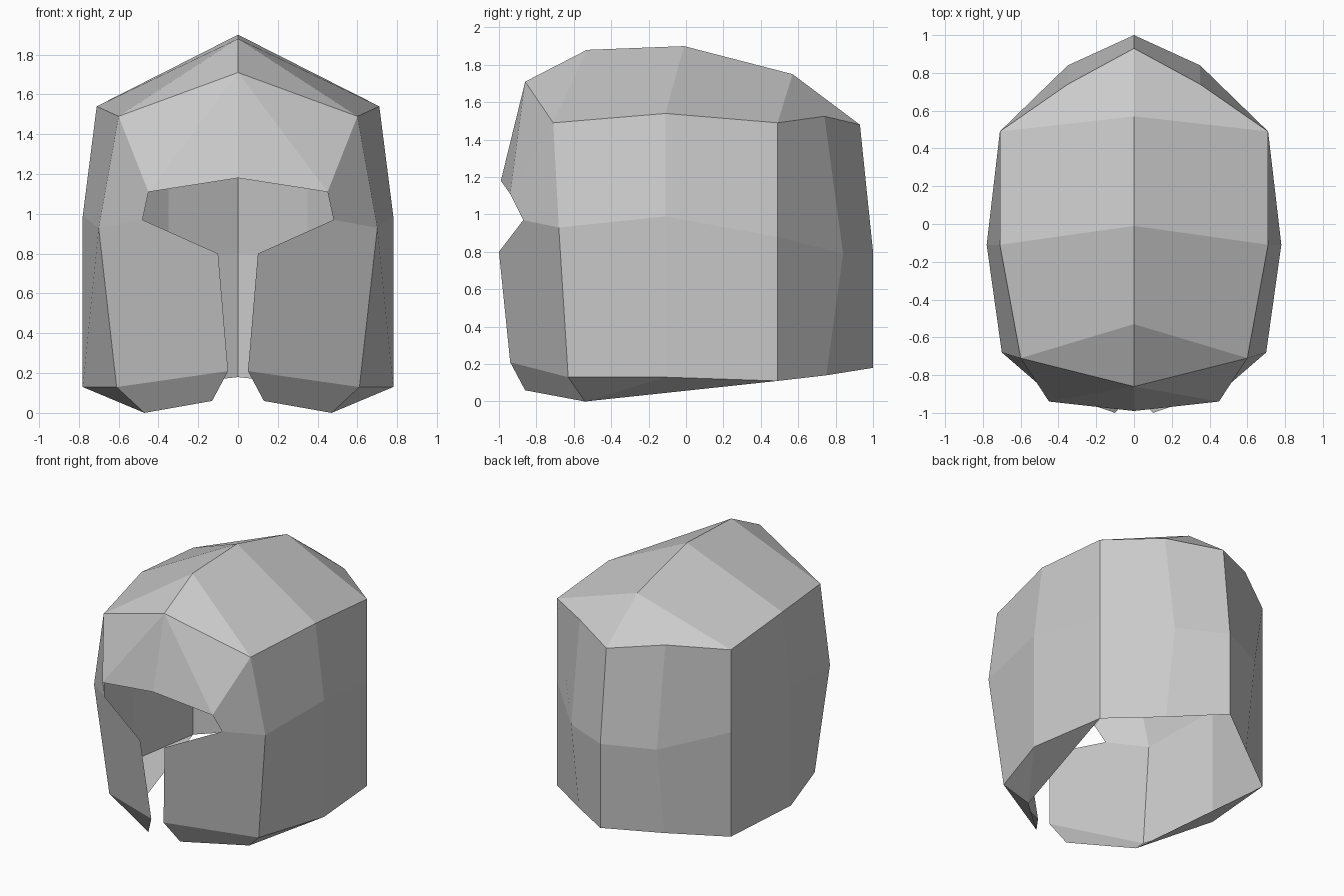
import bpy
import bmesh
from mathutils import Vector

cube = bpy.data.objects.get("Cube")
if cube:
    bpy.data.objects.remove(cube, do_unlink=True)

steel = bpy.data.materials.new("plain_grey")
steel.use_nodes = True
grey = (0.6, 0.6, 0.6, 1)
steel.diffuse_color = grey
steel.node_tree.nodes["Principled BSDF"].inputs["Base Color"].default_value = grey

middle = Vector((0, 0, 0.9))


def strip(upper, lower):
    """Faces between two rows of points; repeated points give triangles."""
    pairs = list(zip(upper, lower))
    return [(a, b, d, c) for (a, c), (b, d) in zip(pairs, pairs[1:])]


def panel(name, faces):
    """Mirrored flat-shaded panel whose faces all point outwards."""
    bm = bmesh.new()
    for corners in faces:
        corners = list(dict.fromkeys(corners))
        face = bm.faces.new([bm.verts.new(p) for p in corners])
        face.normal_update()
        if face.normal.dot(face.calc_center_median() - middle) < 0:
            face.normal_flip()
    bmesh.ops.remove_doubles(bm, verts=bm.verts, dist=0.001)
    mesh = bpy.data.meshes.new(name)
    bm.to_mesh(mesh)
    bm.free()
    mesh.materials.append(steel)
    obj = bpy.data.objects.new(name, mesh)
    bpy.context.collection.objects.link(obj)
    mirror = obj.modifiers.new("Mirror", "MIRROR")
    mirror.use_clip = True
    return obj


# Left-hand profile rows, running from front to back
ridge = [(0, -0.86, 1.71), (0, -0.53, 1.88), (0, -0.01, 1.9),
         (0, 0.57, 1.75), (0, 0.93, 1.48)]
temple = [(0.6, -0.71, 1.49), (0.71, -0.11, 1.54), (0.71, 0.49, 1.49),
          (0.35, 0.74, 1.525), ridge[-1]]
waist = [(0.7, -0.68, 0.93), (0.78, -0.11, 0.99), (0.71, 0.49, 0.88),
         (0.35, 0.84, 0.79), (0, 1, 0.8)]
hem = [(0.61, -0.63, 0.13), (0.78, -0.11, 0.13), (0.71, 0.49, 0.11),
       (0.35, 0.75, 0.14), (0, 1, 0.18)]

# Face opening and the lowest point of the jaw
brow_mid = (0, -0.99, 1.18)
brow_end = (0.45, -0.94, 1.11)
eye_corner = (0.48, -0.87, 0.97)
cheek_top = (0.1, -1, 0.8)
cheek_low = (0.05, -0.94, 0.21)
chin = (0.13, -0.86, 0.06)
jaw = (0.47, -0.54, 0)

# Crown with its central ridge
panel("crown", strip(ridge, [temple[0]] + temple[:4]))

# Brow over the eye opening
panel("brow_plate", [(ridge[0], temple[0], brow_end),
                     (ridge[0], brow_end, brow_mid),
                     (temple[0], waist[0], eye_corner, brow_end)])

# Sides and back
panel("side_and_back_wall", strip(temple, waist) + strip(waist, hem))

# Cheek guards either side of the narrow slot
panel("cheek_guards", [(waist[0], eye_corner, cheek_top, cheek_low, hem[0])])

# Tucked-in lower edge
panel("lower_edge", [(hem[0], cheek_low, chin, jaw),
                     (hem[0], jaw, hem[1]), (hem[1], jaw, hem[2])])
